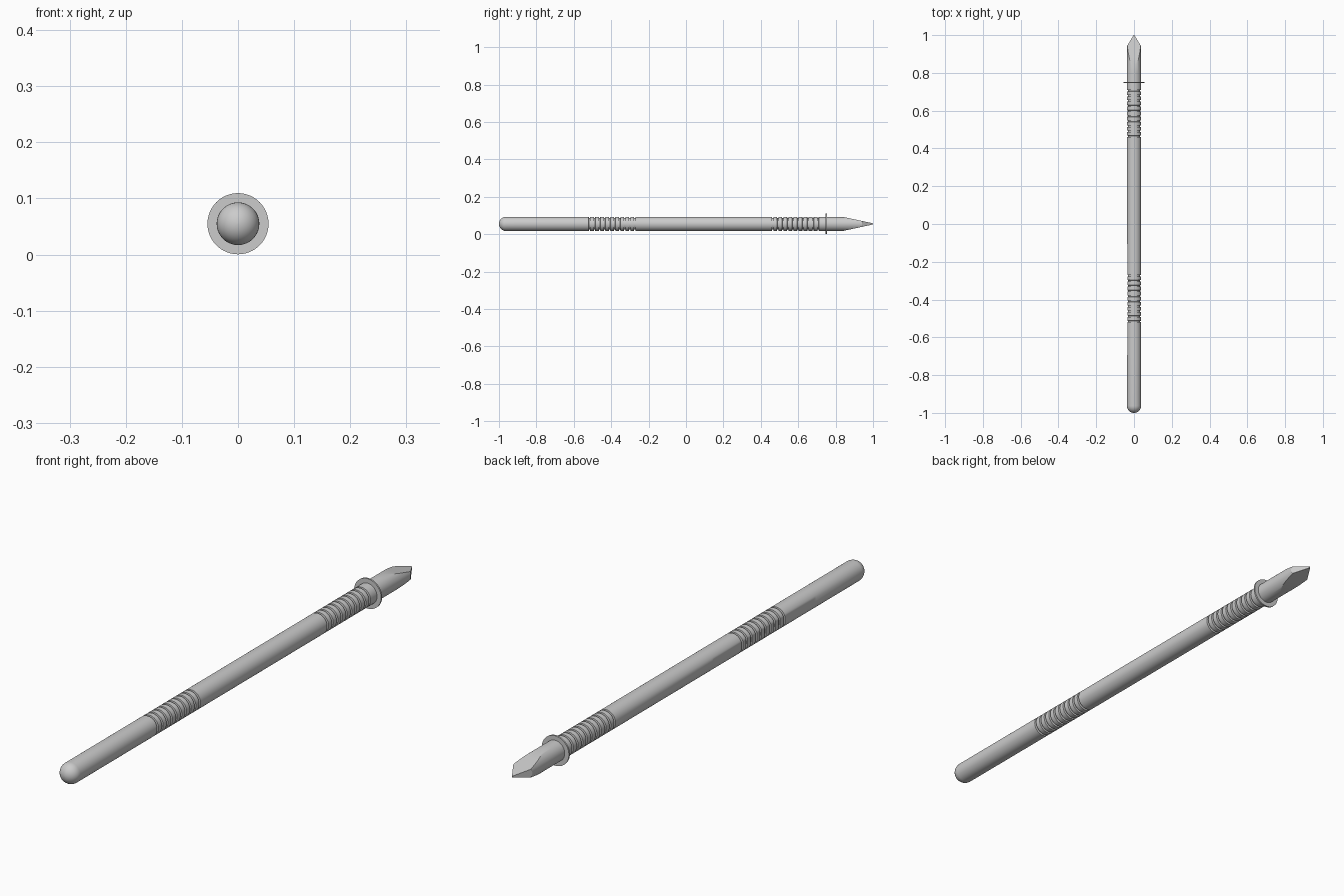
import bpy, bmesh, math
from mathutils import Vector

if "Cube" in bpy.data.objects:
    bpy.data.objects.remove(bpy.data.objects["Cube"])

R, ZC, SEG = 0.038, 0.055, 64


def lathe(name, profile):
    """Spin (y, radius) pairs around the long axis; returns an unfinished bmesh."""
    bm = bmesh.new()
    rings = []
    for y, r in profile:
        rings.append([bm.verts.new((r * math.cos(2 * math.pi * i / SEG), y,
                                    r * math.sin(2 * math.pi * i / SEG)))
                      for i in range(SEG)])
    for a, b in zip(rings, rings[1:]):
        for i in range(SEG):
            j = (i + 1) % SEG
            bm.faces.new((a[i], a[j], b[j], b[i]))
    bm.faces.new(rings[0])
    bm.faces.new(rings[-1])
    return bm


def finish(name, bm):
    bmesh.ops.recalc_face_normals(bm, faces=bm.faces)
    mesh = bpy.data.meshes.new(name)
    bm.to_mesh(mesh)
    bm.free()
    ob = bpy.data.objects.new(name, mesh)
    ob.location.z = ZC
    bpy.context.collection.objects.link(ob)
    bpy.context.view_layer.objects.active = ob
    ob.select_set(True)
    bpy.ops.object.shade_smooth_by_angle(angle=math.radians(30))
    ob.select_set(False)


def grip(start, end, count=10, gap=0.008, core=0.031):
    """Profile of a ribbed grip band: narrow grooves between raised ribs."""
    pts = []
    step = (end - start - gap) / (count - 1)
    for i in range(count):
        y = start + i * step
        pts += [(y, R), (y + 0.001, core), (y + gap - 0.001, core), (y + gap, R)]
    return pts


# Shaft: rounded butt, two ribbed grips, straight neck
butt = [(-1 + R * (1 - math.cos(a)), max(R * math.sin(a), 0.0005))
        for a in [math.pi / 2 * k / 10 for k in range(11)]]
profile = (butt + [(-0.70, R), (-0.69, R)] + grip(-0.52, -0.27)
           + [(-0.11, R), (-0.10, R)] + grip(0.46, 0.71) + [(0.80, R)])
shaft = lathe("shaft", profile)
# Shallow flat along the left side
for v in shaft.verts:
    if -0.695 < v.co.y < -0.105:
        v.co.x = max(v.co.x, -0.0345)
finish("shaft", shaft)

# Thin round guard
finish("guard", lathe("guard", [(0.747, 0.0545), (0.753, 0.0545)]))

# Chisel tip: a round bar trimmed by two slopes and two point planes
tip = lathe("tip", [(0.80, R), (1.0, R)])
for s in (1, -1):
    for co, no in [((0, 0.837, s * R), (0, 0.035, s * 0.163)),
                   ((s * R, 0.94, 0), (s * 0.06, 0.036, 0))]:
        cut = bmesh.ops.bisect_plane(
            tip, geom=tip.verts[:] + tip.edges[:] + tip.faces[:],
            plane_co=Vector(co), plane_no=Vector(no).normalized(),
            clear_outer=True)
        edges = [e for e in cut["geom_cut"] if isinstance(e, bmesh.types.BMEdge)]
        bmesh.ops.contextual_create(tip, geom=edges)
finish("tip", tip)
